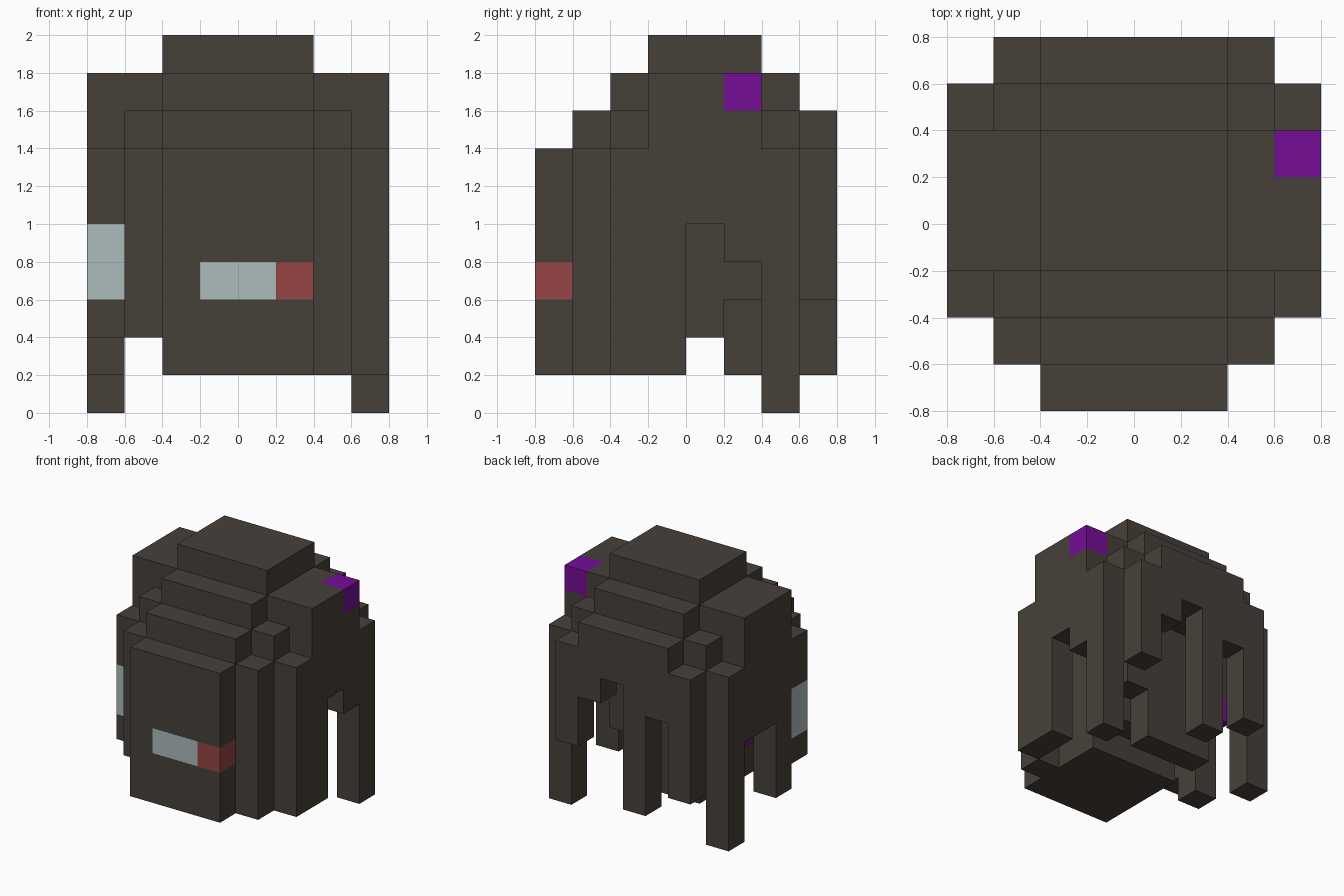
import bpy
import bmesh
from mathutils import Vector

cube = bpy.data.objects.get("Cube")
if cube:
    bpy.data.objects.remove(cube, do_unlink=True)

CELL = 0.2  # edge of one block


def material(name, rgb):
    mat = bpy.data.materials.new(name)
    mat.use_nodes = True
    mat.diffuse_color = (*rgb, 1)
    mat.node_tree.nodes["Principled BSDF"].inputs["Base Color"].default_value = (*rgb, 1)
    return mat


MATERIALS = [
    material("dark brown", (0.063, 0.051, 0.041)),
    material("pale grey", (0.418, 0.497, 0.497)),
    material("dull red", (0.305, 0.060, 0.060)),
    material("purple", (0.178, 0.004, 0.305)),
]
PALE, RED, PURPLE = 1, 2, 3

# Stepped dome: column height rises towards the middle
STEP = [0, 1, 2, 3, 3, 3, 2, 1]


def dome_top(i, j):
    side, step = min(i, 7 - i), STEP[j]
    if side == 0:
        return {2: 7, 3: 9}[step]
    return step + (6 if side == 1 else 7)


# Each part: column ranges (first i, last i, first j, last j, lowest block)
PARTS = {
    "head_core": [(2, 5, 0, 3, 1)],
    "head_back": [(2, 5, 4, 4, 2), (2, 4, 5, 5, 1), (5, 5, 5, 5, 3), (2, 5, 6, 6, 6)],
    "right_inner": [(1, 1, 1, 1, 2), (1, 1, 2, 5, 3), (1, 1, 6, 6, 6)],
    "left_inner": [(6, 6, 1, 1, 1), (6, 6, 2, 6, 6)],
    "right_side": [(0, 0, 2, 2, 2), (0, 0, 3, 3, 1), (0, 0, 4, 5, 4)],
    "left_side": [(7, 7, 2, 3, 1), (7, 7, 4, 4, 5), (7, 7, 5, 5, 4)],
    "right_long_strand": [(0, 0, 6, 6, 0)],
    "left_long_strand": [(7, 7, 6, 6, 0)],
    "back_strands": [(1, 1, 7, 7, 2), (2, 2, 7, 7, 5), (3, 3, 7, 7, 1),
                     (4, 4, 7, 7, 6), (5, 5, 7, 7, 5), (6, 6, 7, 7, 3)],
}

# Coloured blocks
PAINT = {
    (3, 0, 3): PALE, (4, 0, 3): PALE, (5, 0, 3): RED,
    (0, 2, 3): PALE, (0, 2, 4): PALE,
    (7, 5, 8): PURPLE, (1, 4, 3): PURPLE, (1, 5, 3): PURPLE,
}

# Fill the block grid
blocks = {}
for part, columns in PARTS.items():
    for i0, i1, j0, j1, low in columns:
        for i in range(i0, i1 + 1):
            for j in range(j0, j1 + 1):
                for k in range(low, dome_top(i, j)):
                    blocks[i, j, k] = part


def build_part(name):
    """Skin the outward faces of one part and merge coplanar ones."""
    bm = bmesh.new()
    for cell, owner in blocks.items():
        if owner != name:
            continue
        centre = Vector(cell) + Vector((-3.5, -3.5, 0.5))
        for axis in range(3):
            for sign in (-1, 1):
                neighbour = list(cell)
                neighbour[axis] += sign
                if tuple(neighbour) in blocks:
                    continue
                n, u, v = Vector(), Vector(), Vector()
                n[axis] = sign * 0.5
                u[(axis + 1) % 3] = 0.5
                v[(axis + 2) % 3] = 0.5 * sign
                ring = [-u - v, u - v, u + v, v - u]
                face = bm.faces.new([bm.verts.new((centre + n + c) * CELL) for c in ring])
                face.material_index = PAINT.get(cell, 0)
    bmesh.ops.remove_doubles(bm, verts=bm.verts, dist=0.001)
    bmesh.ops.dissolve_limit(bm, angle_limit=0.01, verts=bm.verts,
                             edges=bm.edges, delimit={'MATERIAL', 'NORMAL'})
    mesh = bpy.data.meshes.new(name)
    bm.to_mesh(mesh)
    bm.free()
    for mat in MATERIALS:
        mesh.materials.append(mat)
    bpy.context.collection.objects.link(bpy.data.objects.new(name, mesh))


for part_name in PARTS:
    build_part(part_name)
